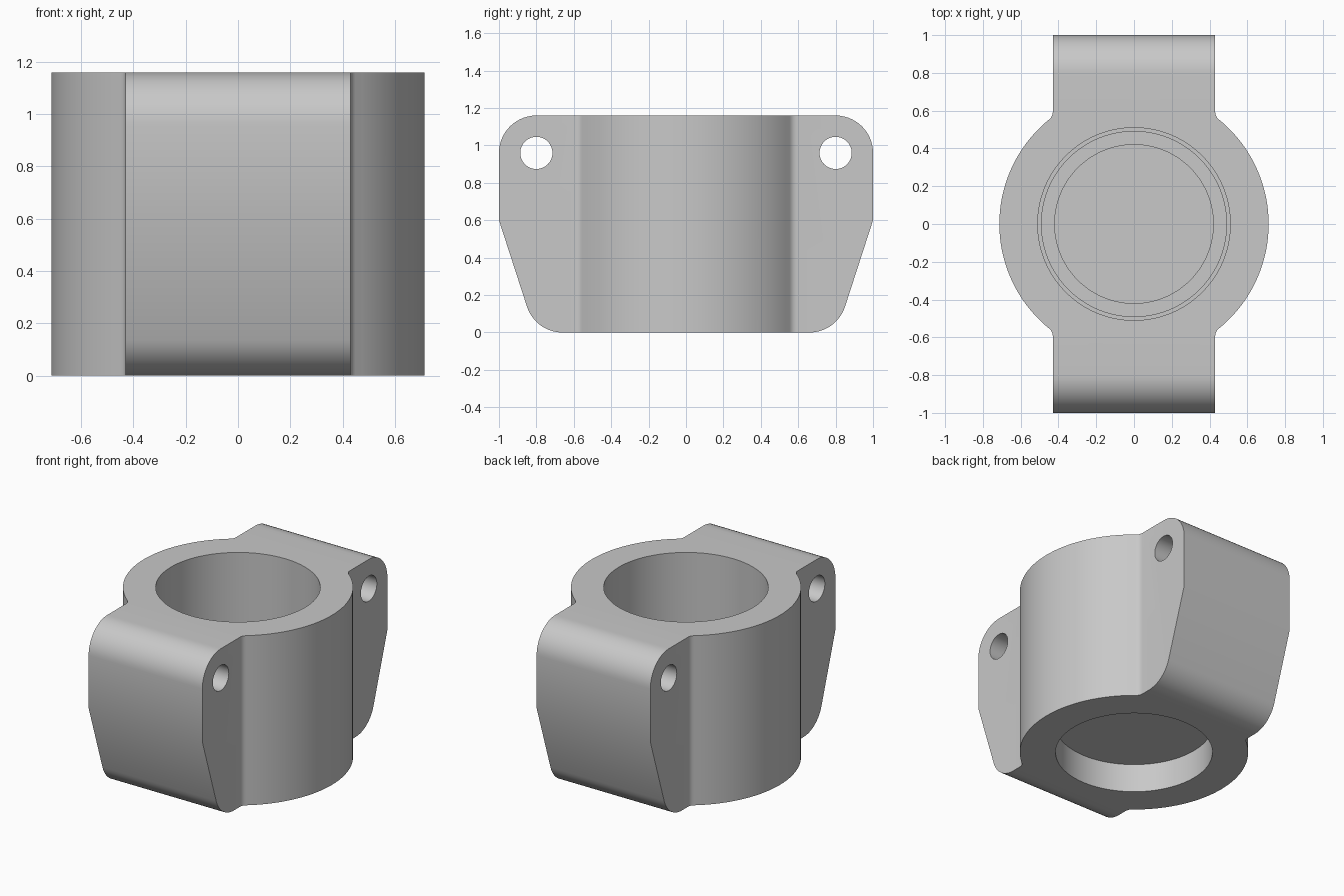
import bpy, bmesh, math
from mathutils import Matrix, Vector

cube = bpy.data.objects.get("Cube")
if cube:
    bpy.data.objects.remove(cube, do_unlink=True)

HEIGHT, BARREL_R, LUG_X = 1.16, 0.713, 0.43

grey = bpy.data.materials.new("plain grey")
grey.use_nodes = True
grey.diffuse_color = (0.58, 0.58, 0.58, 1)
grey.node_tree.nodes["Principled BSDF"].inputs["Base Color"].default_value = (0.58, 0.58, 0.58, 1)


def arc(cx, cy, r, start, end, steps):
    """Points along an arc, angles in degrees."""
    angles = [math.radians(start + (end - start) * i / steps) for i in range(steps + 1)]
    return [(cx + r * math.cos(a), cy + r * math.sin(a)) for a in angles]


def mirrored(points):
    """Closed outline from its positive-first-axis half."""
    return points + [(-u, v) for u, v in reversed(points)]


def finish(name, bm):
    bmesh.ops.recalc_face_normals(bm, faces=bm.faces)
    mesh = bpy.data.meshes.new(name)
    bm.to_mesh(mesh)
    bm.free()
    mesh.materials.append(grey)
    obj = bpy.data.objects.new(name, mesh)
    bpy.context.collection.objects.link(obj)
    return obj


def prism(name, outline, place, depth):
    """Extrude an outline; place maps (u, v) to a 3D point, depth is a vector."""
    bm = bmesh.new()
    face = bm.faces.new([bm.verts.new(place(u, v)) for u, v in outline])
    result = bmesh.ops.extrude_face_region(bm, geom=[face])
    moved = [e for e in result["geom"] if isinstance(e, bmesh.types.BMVert)]
    bmesh.ops.translate(bm, verts=moved, vec=Vector(depth))
    # the starting face stays as the closing cap
    return finish(name, bm)


def lathe(name, profile, steps=96):
    """Spin a (radius, z) profile round the z axis."""
    bm = bmesh.new()
    verts = [bm.verts.new((r, 0, z)) for r, z in profile]
    edges = [bm.edges.new(pair) for pair in zip(verts, verts[1:])]
    bmesh.ops.spin(bm, geom=verts + edges, cent=(0, 0, 0), axis=(0, 0, 1),
                   angle=math.tau, steps=steps, use_duplicate=False)
    bmesh.ops.remove_doubles(bm, verts=bm.verts, dist=0.0001)
    return finish(name, bm)


def combine(target, cutter, operation):
    mod = target.modifiers.new("cut", "BOOLEAN")
    mod.object, mod.operation, mod.solver = cutter, operation, "EXACT"
    bpy.context.view_layer.objects.active = target
    bpy.ops.object.modifier_apply(modifier=mod.name)
    bpy.data.objects.remove(cutter, do_unlink=True)


# Plan outline: barrel with a straight lug front and back, filleted where they meet
fillet = 0.05
fx = LUG_X + fillet
fy = math.sqrt((BARREL_R + fillet) ** 2 - fx ** 2)
join = math.degrees(math.atan2(fy, fx))
back = arc(fx, fy, fillet, 180 + join, 180, 5) + [(LUG_X, 1.0)]
barrel = arc(0, 0, BARREL_R, -join, join, 36)[1:-1]
half = [(x, -y) for x, y in reversed(back)] + barrel + back
housing = prism("clamp_housing", mirrored(half), lambda x, y: (x, y, 0), (0, 0, HEIGHT))

# Side outline: rounded top corners, tapering lugs, rounded feet
side = arc(0.66, 0.2, 0.2, -90, -18, 12) + [(1.0, 0.60)] + arc(0.8, 0.96, 0.2, 0, 90, 14)
combine(housing, prism("side_shape", mirrored(side), lambda y, z: (-1, y, z), (2, 0, 0)),
        "INTERSECT")

# Stepped bore from above and shallow pocket from below, with a floor between
bore = [(0, 0.28), (0.42, 0.28), (0.42, 0.32), (0.49, 0.32), (0.49, 0.36),
        (0.51, 0.36), (0.51, 1.3), (0, 1.3)]
pocket = [(0, -0.1), (0.49, -0.1), (0.49, 0.195), (0, 0.195)]
for name, profile in (("bore", bore), ("pocket", pocket)):
    combine(housing, lathe(name, profile), "DIFFERENCE")

# Cross holes through both lugs
for y in (-0.8, 0.8):
    bm = bmesh.new()
    bmesh.ops.create_cone(bm, cap_ends=True, segments=48, radius1=0.086, radius2=0.086, depth=2,
                          matrix=Matrix.Translation((0, y, 0.96)) @ Matrix.Rotation(math.pi / 2, 4, "Y"))
    combine(housing, finish("pin_hole", bm), "DIFFERENCE")

# Smooth curved walls, keep hard edges
bpy.ops.object.select_all(action="DESELECT")
housing.select_set(True)
bpy.context.view_layer.objects.active = housing
bpy.ops.object.shade_smooth_by_angle(angle=math.radians(30))
